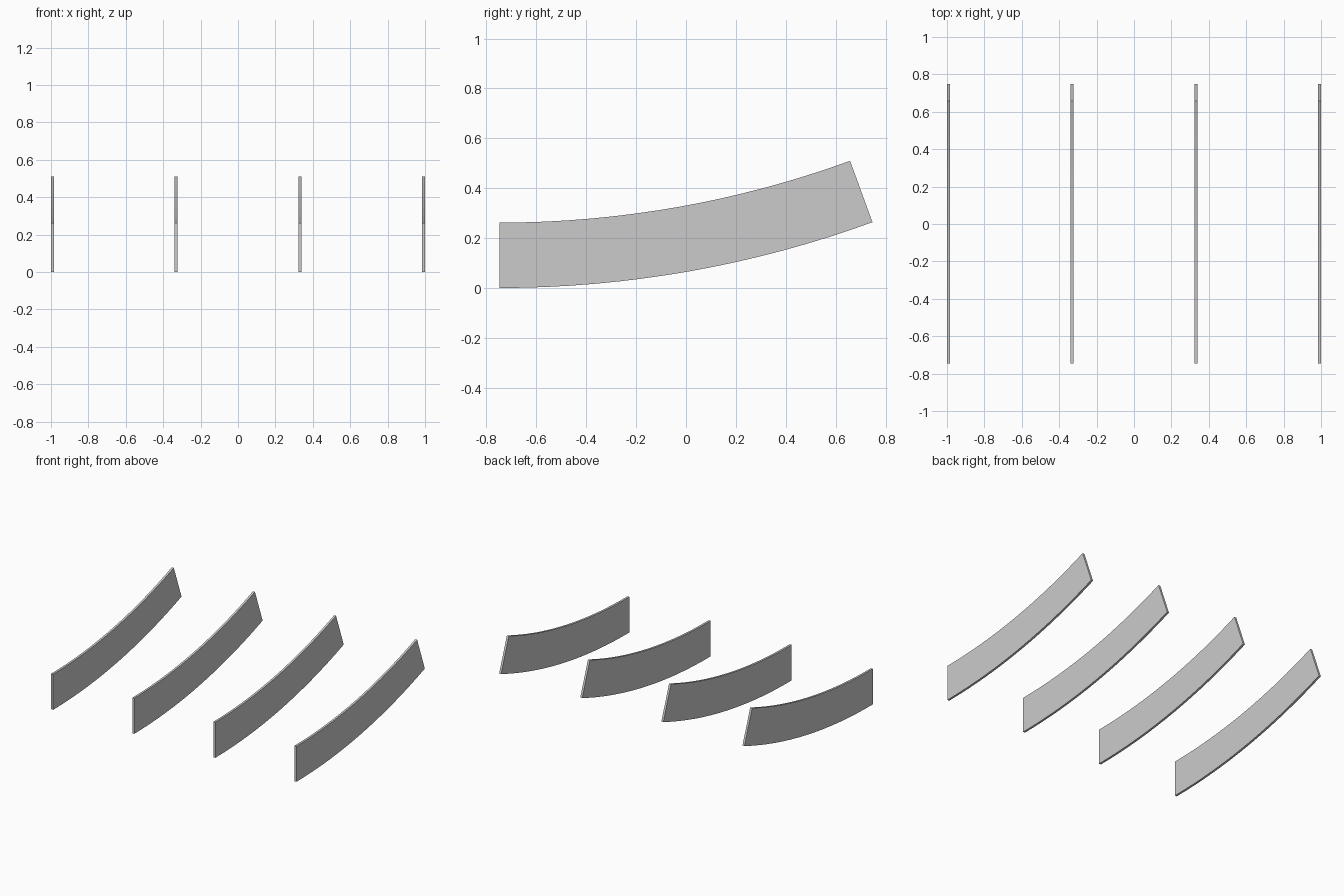
import bpy
import bmesh
from math import sin, cos, radians

cube = bpy.data.objects.get("Cube")
if cube:
    bpy.data.objects.remove(cube, do_unlink=True)

OUTER, INNER = 4.37, 4.108      # radii of lower and upper edge
SWEEP, STEPS = radians(20), 16
THICK = 0.016

grey = bpy.data.materials.new("plain_grey")
grey.use_nodes = True
colour = (0.6, 0.6, 0.6, 1)
grey.diffuse_color = colour
grey.node_tree.nodes["Principled BSDF"].inputs["Base Color"].default_value = colour


def arc(radius):
    """Side profile points, level at the front and rising to the back."""
    angles = [SWEEP * i / STEPS for i in range(STEPS + 1)]
    return [(radius * sin(a) - 0.747, OUTER - radius * cos(a)) for a in angles]


def curved_slat(name, x):
    """Flat plank with concentric curved edges, extruded along x."""
    bm = bmesh.new()
    left = x - THICK / 2
    low = [bm.verts.new((left, y, z)) for y, z in arc(OUTER)]
    high = [bm.verts.new((left, y, z)) for y, z in arc(INNER)]
    for i in range(STEPS):
        bm.faces.new((low[i], low[i + 1], high[i + 1], high[i]))
    result = bmesh.ops.extrude_face_region(bm, geom=bm.faces[:])
    moved = [v for v in result["geom"] if isinstance(v, bmesh.types.BMVert)]
    bmesh.ops.translate(bm, verts=moved, vec=(THICK, 0, 0))
    bmesh.ops.recalc_face_normals(bm, faces=bm.faces[:])
    mesh = bpy.data.meshes.new(name)
    bm.to_mesh(mesh)
    bm.free()
    mesh.materials.append(grey)
    slat = bpy.data.objects.new(name, mesh)
    bpy.context.collection.objects.link(slat)
    # Smooth along the curve, crisp at the corners
    bpy.ops.object.select_all(action="DESELECT")
    slat.select_set(True)
    bpy.context.view_layer.objects.active = slat
    bpy.ops.object.shade_smooth_by_angle(angle=radians(30))


# Four evenly spaced slats
for n in range(4):
    curved_slat(f"curved_slat_{n + 1}", (n - 1.5) * (2 - THICK) / 3)
